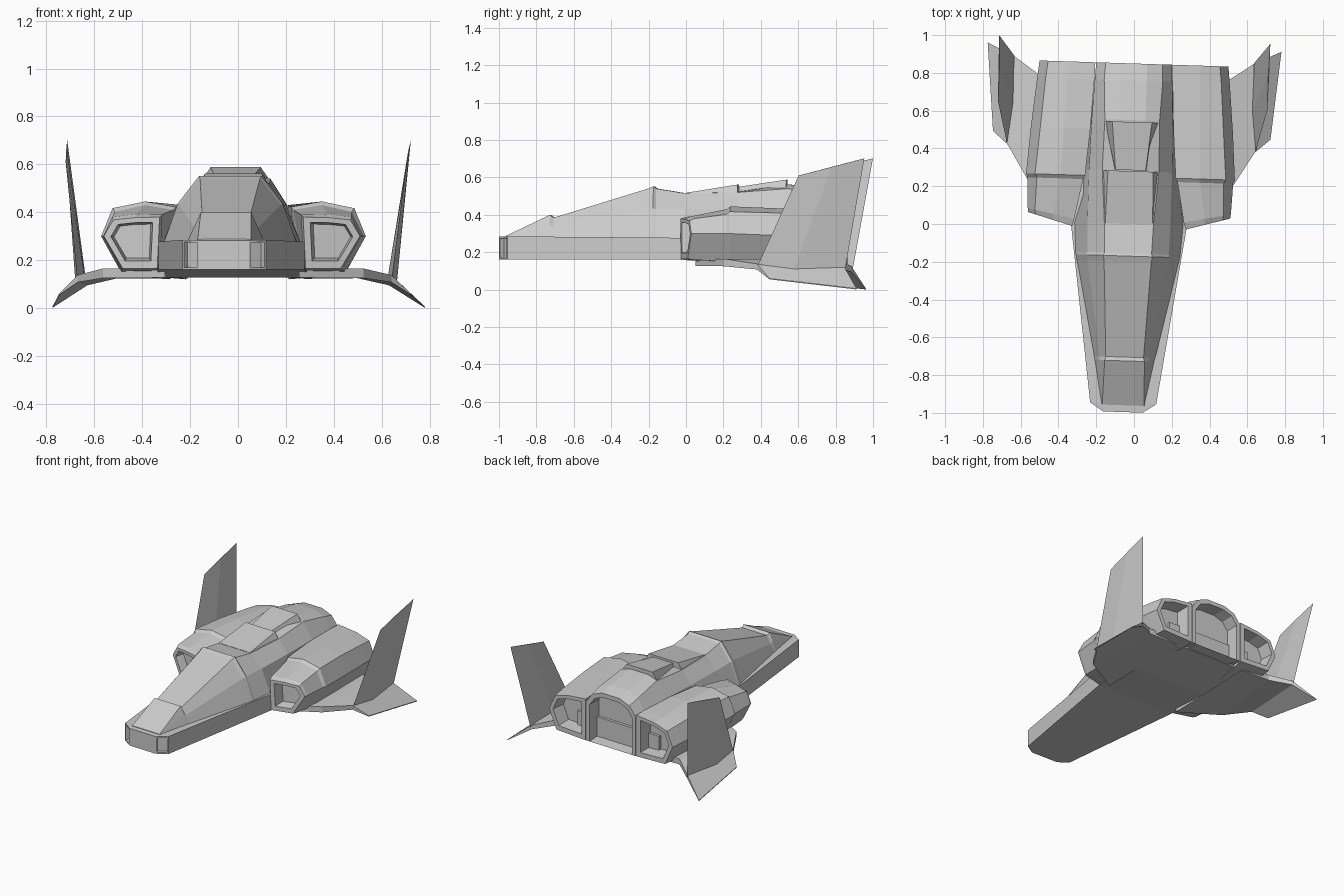
import bpy, bmesh
from mathutils import Vector

YAW, SHIFT = -0.032, -0.027   # the whole craft sits slightly turned


def finish(name, bm, mirror=False):
    bmesh.ops.recalc_face_normals(bm, faces=bm.faces)
    me = bpy.data.meshes.new(name)
    bm.to_mesh(me)
    bm.free()
    ob = bpy.data.objects.new(name, me)
    bpy.context.collection.objects.link(ob)
    ob.rotation_euler.z = YAW
    ob.location.x = SHIFT
    if mirror:
        ob.modifiers.new("Mirror", 'MIRROR').use_mirror_merge = False
    return ob


def loft(rings):
    """Skin a row of closed point rings and cap both ends."""
    bm = bmesh.new()
    rows = [[bm.verts.new(p) for p in r] for r in rings]
    n = len(rows[0])
    for a, b in zip(rows, rows[1:]):
        for i in range(n):
            j = (i + 1) % n
            bm.faces.new((a[i], a[j], b[j], b[i]))
    bm.faces.new(rows[0])
    bm.faces.new(rows[-1])
    return bm


def sym(y, half):
    """Full ring at y from the right half of a cross-section."""
    return [(x, y, z) for x, z in half] + [(-x, y, z) for x, z in reversed(half)]


def shrink(ring, f, dy=0.0):
    c = sum((Vector(p) for p in ring), Vector()) / len(ring)
    return [c + (Vector(p) - c) * f + Vector((0, dy, 0)) for p in ring]


# Lower hull slab with chamfered nose and two recessed nose ports
bm = loft([sym(y, [(w, zb), (w, zt)]) for y, w, zb, zt in [
    (-0.996, 0.105, 0.16, 0.283), (-0.95, 0.175, 0.16, 0.285),
    (-0.02, 0.305, 0.16, 0.277), (0.35, 0.33, 0.127, 0.277),
    (0.77, 0.33, 0.127, 0.277)]])
bmesh.ops.recalc_face_normals(bm, faces=bm.faces)
ports = [f for f in bm.faces if abs(f.normal.x) > 0.3 and f.normal.y < -0.5]
bmesh.ops.inset_individual(bm, faces=ports, thickness=0.013)
bmesh.ops.inset_individual(bm, faces=ports, thickness=0.001, depth=-0.025)
finish("lower_hull", bm)

# Upper fuselage: nose wedge, canopy, spine and hollow rear arch
rear = [(0.2, 0.13), (0.2, 0.41), (0.15, 0.475), (0.07, 0.505)]
rear_ring = sym(0.85, rear)
inner = sym(0.85, [(0.172, 0.13), (0.172, 0.395), (0.13, 0.45), (0.06, 0.475)])
finish("upper_fuselage", loft([
    sym(-0.96, [(0.115, 0.275), (0.113, 0.284), (0.111, 0.287), (0.06, 0.288)]),
    sym(-0.725, [(0.16, 0.275), (0.13, 0.345), (0.105, 0.40), (0.06, 0.40)]),
    sym(-0.705, [(0.165, 0.275), (0.132, 0.335), (0.10, 0.385), (0.06, 0.385)]),
    sym(-0.20, [(0.272, 0.27), (0.212, 0.43), (0.125, 0.54), (0.07, 0.54)]),
    sym(-0.17, [(0.278, 0.27), (0.22, 0.435), (0.13, 0.552), (0.07, 0.552)]),
    sym(-0.155, [(0.28, 0.27), (0.215, 0.43), (0.125, 0.54), (0.07, 0.54)]),
    sym(0.0, [(0.29, 0.27), (0.22, 0.43), (0.13, 0.515), (0.07, 0.515)]),
    sym(0.28, [(0.27, 0.14), (0.22, 0.43), (0.15, 0.52), (0.07, 0.525)]),
    sym(0.55, [(0.23, 0.14), (0.215, 0.43), (0.145, 0.54), (0.07, 0.563)]),
    sym(0.76, [(0.205, 0.14), (0.205, 0.42), (0.155, 0.50), (0.07, 0.53)]),
    rear_ring, inner, [(x, 0.75, z) for x, y, z in inner]]))

# Two raised spine humps, each ending in a step
for name, y0, y1, front, back in [
    ("spine_hump_front", 0.0, 0.28, [(0.135, 0.49), (0.125, 0.517)],
     [(0.155, 0.50), (0.12, 0.562)]),
    ("spine_hump_rear", 0.285, 0.54, [(0.085, 0.50), (0.08, 0.55)],
     [(0.145, 0.53), (0.105, 0.588)])]:
    finish(name, loft([sym(y0, front), sym(y1, back)]))

# Engine pods: intake, stepped shoulder, tapering body, hollow exhaust
def pod(y, pts, skew=0.0):
    return [(x, y + (x - 0.3) * skew, z) for x, z in pts]


lip = pod(-0.02, [(0.31, 0.165), (0.455, 0.165), (0.535, 0.30),
                  (0.495, 0.368), (0.40, 0.378), (0.30, 0.38)], 0.28)
exhaust = pod(0.85, [(0.205, 0.13), (0.44, 0.14), (0.50, 0.275),
                     (0.455, 0.378), (0.35, 0.41), (0.205, 0.425)])
finish("engine_pod", loft([
    shrink(lip, 0.66, 0.07), shrink(lip, 0.75), lip,
    pod(0.02, [(0.30, 0.16), (0.46, 0.16), (0.538, 0.30),
               (0.50, 0.38), (0.40, 0.392), (0.29, 0.39)], 0.2),
    pod(0.23, [(0.30, 0.145), (0.468, 0.15), (0.545, 0.30),
               (0.495, 0.402), (0.37, 0.43), (0.25, 0.41)]),
    pod(0.25, [(0.29, 0.14), (0.47, 0.15), (0.553, 0.30),
               (0.505, 0.417), (0.37, 0.445), (0.24, 0.422)]),
    pod(0.50, [(0.25, 0.13), (0.46, 0.145), (0.535, 0.29),
               (0.485, 0.41), (0.36, 0.435), (0.22, 0.43)]),
    pod(0.76, [(0.215, 0.12), (0.447, 0.14), (0.51, 0.28),
               (0.465, 0.388), (0.353, 0.418), (0.207, 0.427)]),
    exhaust, shrink(exhaust, 0.78), shrink(exhaust, 0.72, -0.10)]), True)

# Drooping wings: leading and trailing point plus thickness per station
finish("wing", loft([
    [le, te, (te[0], te[1], te[2] - t), (le[0], le[1], le[2] - t)]
    for le, te, t in [
        ((0.28, 0.06, 0.165), (0.28, 0.775, 0.16), 0.038),
        ((0.545, 0.22, 0.165), (0.50, 0.775, 0.165), 0.04),
        ((0.655, 0.40, 0.138), (0.63, 0.865, 0.125), 0.03),
        ((0.735, 0.47, 0.06), (0.778, 0.937, 0.006), 0.005)]]), True)

# Upright tail fins, thick at the base and thin at the tip
finish("tail_fin", loft([
    [(0.657, 0.40, 0.12), (0.672, 0.60, 0.11), (0.635, 0.872, 0.11), (0.63, 0.62, 0.11)],
    [(0.713, 0.625, 0.61), (0.717, 0.80, 0.655), (0.718, 0.977, 0.702), (0.712, 0.80, 0.655)],
]), True)
